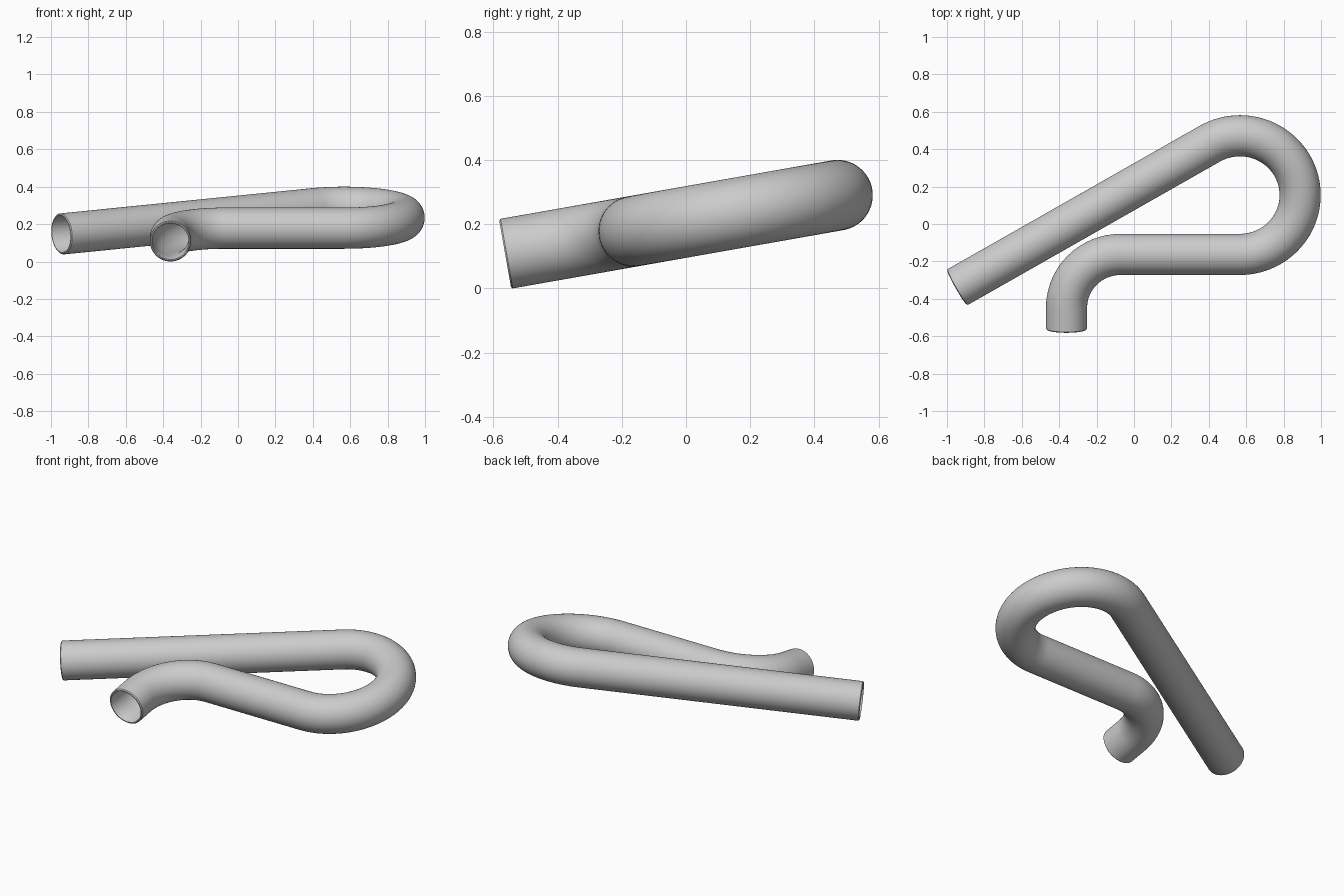
import bpy, bmesh
from math import sin, cos, pi, radians, atan2
from mathutils import Vector, Matrix

if "Cube" in bpy.data.objects:
    bpy.data.objects.remove(bpy.data.objects["Cube"])

R, WALL, LIP, SIDES = 0.11, 0.013, 0.005, 64
TILT = radians(10)


def arc(cx, cy, r, a0, a1, n):
    """Points along a bend, angles in degrees."""
    return [Vector((cx + r * cos(radians(a0 + (a1 - a0) * i / n)),
                    cy + r * sin(radians(a0 + (a1 - a0) * i / n)), 0))
            for i in range(n + 1)]


# Centre line in the pipe's own flat plane: short end, elbow, straight, big return bend, long leg
small = arc(-0.07, -0.452, 0.29, 180, 90, 24)
big = arc(0.567, 0.16, 0.322, -90, 120, 56)
d_long = Vector((-cos(radians(30)), -sin(radians(30)), 0))
path = [Vector((-0.36, -0.569, 0))] + small + big + [big[-1] + d_long * 1.56]
tans = [Vector((0, 1, 0))]
tans += [Vector((sin(radians(90 * i / 24)), cos(radians(90 * i / 24)), 0)) for i in range(25)]
tans += [Vector((cos(radians(210 * i / 56)), sin(radians(210 * i / 56)), 0)) for i in range(57)]
tans += [d_long]

# Ring stations: along the outside, round the lip, back along the inside
n = len(path)
inner = R - WALL
stations = []
for i in range(n):
    off = LIP if i == 0 else -LIP if i == n - 1 else 0
    stations.append((path[i] + tans[i] * off, tans[i], R))
stations += [(path[-1], tans[-1], R - LIP), (path[-1], tans[-1], inner + LIP / 2)]
for i in reversed(range(n)):
    off = LIP if i == 0 else -LIP if i == n - 1 else 0
    stations.append((path[i] + tans[i] * off, tans[i], inner))
stations += [(path[0], tans[0], inner + LIP / 2), (path[0], tans[0], R - LIP)]

# Hollow bent pipe
bm = bmesh.new()
up = Vector((0, 0, 1))
rings = []
for p, t, r in stations:
    side = t.cross(up)
    rings.append([bm.verts.new(p + side * (r * cos(2 * pi * k / SIDES)) + up * (r * sin(2 * pi * k / SIDES)))
                  for k in range(SIDES)])
for a, b in zip(rings, rings[1:] + rings[:1]):
    for k in range(SIDES):
        j = (k + 1) % SIDES
        bm.faces.new((a[k], a[j], b[j], b[k]))
bmesh.ops.recalc_face_normals(bm, faces=bm.faces)

# Tilt the plane and stand the pipe on the ground
bmesh.ops.transform(bm, matrix=Matrix.Rotation(TILT, 4, 'X'), verts=bm.verts)
lo = Vector([min(v.co[i] for v in bm.verts) for i in range(3)])
hi = Vector([max(v.co[i] for v in bm.verts) for i in range(3)])
bmesh.ops.translate(bm, verts=bm.verts,
                    vec=Vector((-(lo.x + hi.x) / 2, -(lo.y + hi.y) / 2, -lo.z)))

mesh = bpy.data.meshes.new("bent_pipe")
bm.to_mesh(mesh)
bm.free()
pipe = bpy.data.objects.new("bent_pipe", mesh)
bpy.context.collection.objects.link(pipe)
bpy.context.view_layer.objects.active = pipe
pipe.select_set(True)
bpy.ops.object.shade_smooth_by_angle(angle=radians(30))
